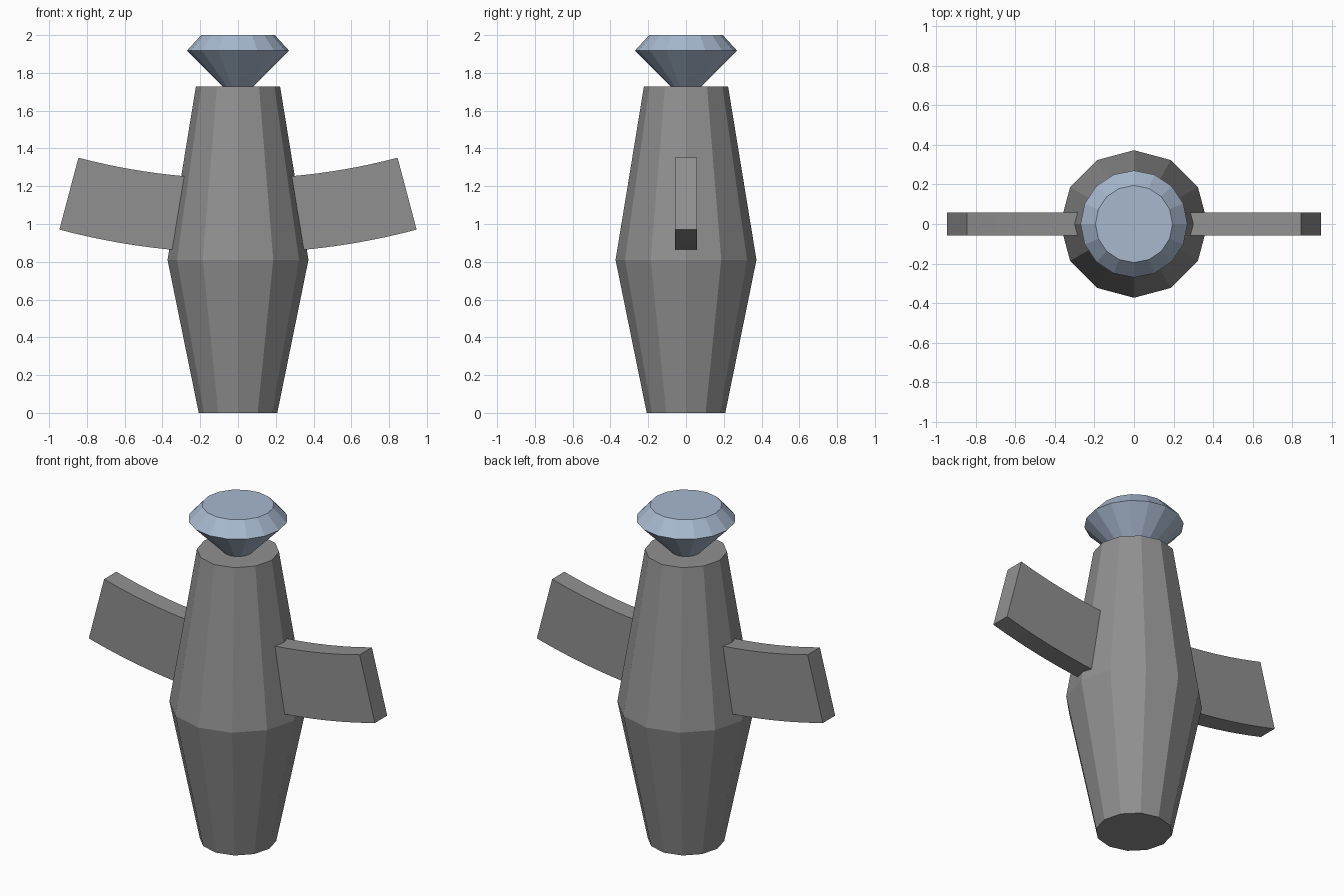
import bpy, bmesh, math

if "Cube" in bpy.data.objects:
    bpy.data.objects.remove(bpy.data.objects["Cube"])


def material(name, color):
    m = bpy.data.materials.new(name)
    m.diffuse_color = (*color, 1)
    m.use_nodes = True
    m.node_tree.nodes["Principled BSDF"].inputs["Base Color"].default_value = m.diffuse_color
    return m


def make_object(name, bm, mat):
    bmesh.ops.recalc_face_normals(bm, faces=bm.faces[:])
    mesh = bpy.data.meshes.new(name)
    bm.to_mesh(mesh)
    bm.free()
    mesh.materials.append(mat)
    obj = bpy.data.objects.new(name, mesh)
    bpy.context.collection.objects.link(obj)
    return obj


def lathe(name, profile, sides, mat):
    """Faceted solid of revolution from (radius, height) pairs."""
    bm = bmesh.new()
    rings = [[bm.verts.new((r * math.cos(2 * math.pi * i / sides),
                            r * math.sin(2 * math.pi * i / sides), z))
              for i in range(sides)] for r, z in profile]
    for low, high in zip(rings, rings[1:]):
        for i in range(sides):
            j = (i + 1) % sides
            bm.faces.new((low[i], low[j], high[j], high[i]))
    bm.faces.new(rings[0][::-1])
    bm.faces.new(rings[-1])
    return make_object(name, bm, mat)


grey = material("stone grey", (0.28, 0.28, 0.28))
blue = material("pale gem blue", (0.39, 0.48, 0.62))

# Twelve-sided body, widest just below the middle
lathe("body", [(0.208, 0), (0.373, 0.81), (0.223, 1.727)], 12, grey)

# Cut gem head, its point sunk into the body
lathe("gem_head", [(0.005, 1.65), (0.27, 1.918), (0.195, 2.0)], 16, blue)

# Arms: one gently curved bar passing through the body
CENTRE_Z, R_LOW, R_HIGH, BEND = 4.537, 3.69, 3.296, math.radians(14.85)
STEPS, HALF_DEPTH = 24, 0.058
bm = bmesh.new()
sections = []
for i in range(STEPS + 1):
    a = BEND * (2 * i / STEPS - 1)
    sections.append([bm.verts.new((r * math.sin(a), y, CENTRE_Z - r * math.cos(a)))
                     for r, y in ((R_LOW, -HALF_DEPTH), (R_LOW, HALF_DEPTH),
                                  (R_HIGH, HALF_DEPTH), (R_HIGH, -HALF_DEPTH))])
for s, t in zip(sections, sections[1:]):
    for i in range(4):
        j = (i + 1) % 4
        bm.faces.new((s[i], s[j], t[j], t[i]))
bm.faces.new(sections[0])
bm.faces.new(sections[-1])
make_object("arms", bm, grey)
